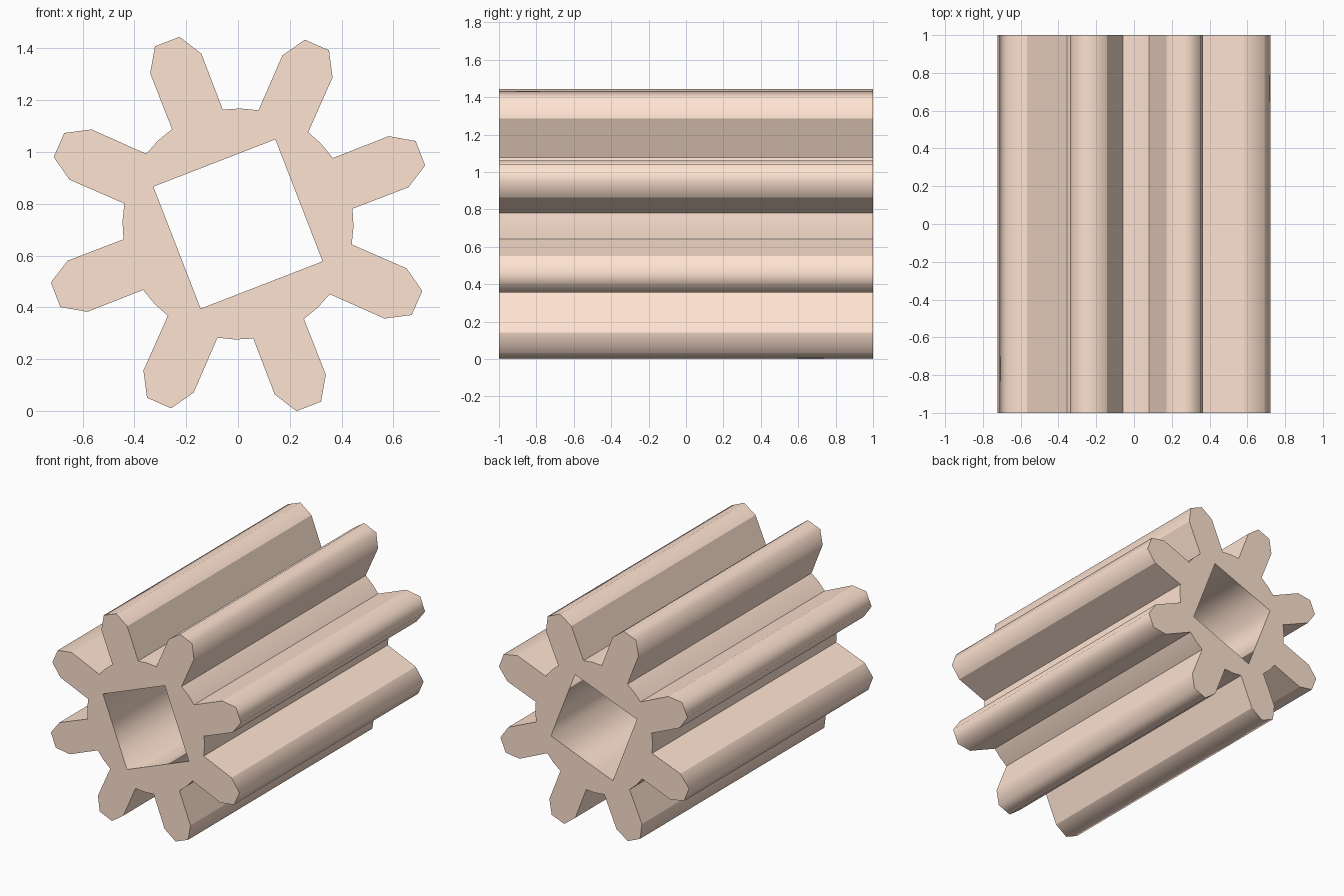
import bpy, bmesh
from math import sin, cos, radians

if "Cube" in bpy.data.objects:
    bpy.data.objects.remove(bpy.data.objects["Cube"])

TEETH, CENTRE_Z, TURN = 8, 0.722, 23.8
HALF_LEN = 1.0

# One tooth and the valley after it: (angle from tooth axis, radius, hard edge)
TOOTH = [(-13.6, 0.446, True), (-9.05, 0.673, True), (-3.85, 0.757, False),
         (3.85, 0.757, False), (9.05, 0.673, True), (13.6, 0.446, True),
         (22.5, 0.446, False)]


def point(angle, radius):
    a = radians(angle + TURN)          # measured clockwise from straight up
    return radius * sin(a), CENTRE_Z + radius * cos(a)


outline = [(point(a + i * 360 / TEETH, r), hard)
           for i in range(TEETH) for a, r, hard in TOOTH]
bore = [(point(i * 90, 0.357), False) for i in range(4)]

bm = bmesh.new()


def add_wall(profile):
    """Sweep a closed profile along y; returns its front and back rim edges."""
    front = [bm.verts.new((x, -HALF_LEN, z)) for (x, z), _ in profile]
    back = [bm.verts.new((x, HALF_LEN, z)) for (x, z), _ in profile]
    n = len(profile)
    for i in range(n):
        j = (i + 1) % n
        bm.faces.new((front[i], front[j], back[j], back[i])).smooth = True
    for i in range(n):
        bm.edges.get((front[i], back[i])).smooth = not profile[i][1]
    rims = [[bm.edges.get((r[i], r[(i + 1) % n])) for i in range(n)]
            for r in (front, back)]
    for e in rims[0] + rims[1]:
        e.smooth = False
    return rims


outer, inner = add_wall(outline), add_wall(bore)

# Flat end caps between the toothed rim and the square bore
for k in range(2):
    bmesh.ops.triangle_fill(bm, edges=outer[k] + inner[k], use_beauty=True)
bmesh.ops.recalc_face_normals(bm, faces=bm.faces)

mesh = bpy.data.meshes.new("pinion_gear")
bm.to_mesh(mesh)
bm.free()
gear = bpy.data.objects.new("pinion_gear", mesh)
bpy.context.collection.objects.link(gear)

# Pale peach finish
peach = bpy.data.materials.new("pale_peach")
peach.diffuse_color = (1.0, 0.77, 0.64, 1)
peach.use_nodes = True
peach.node_tree.nodes["Principled BSDF"].inputs["Base Color"].default_value = peach.diffuse_color
mesh.materials.append(peach)
